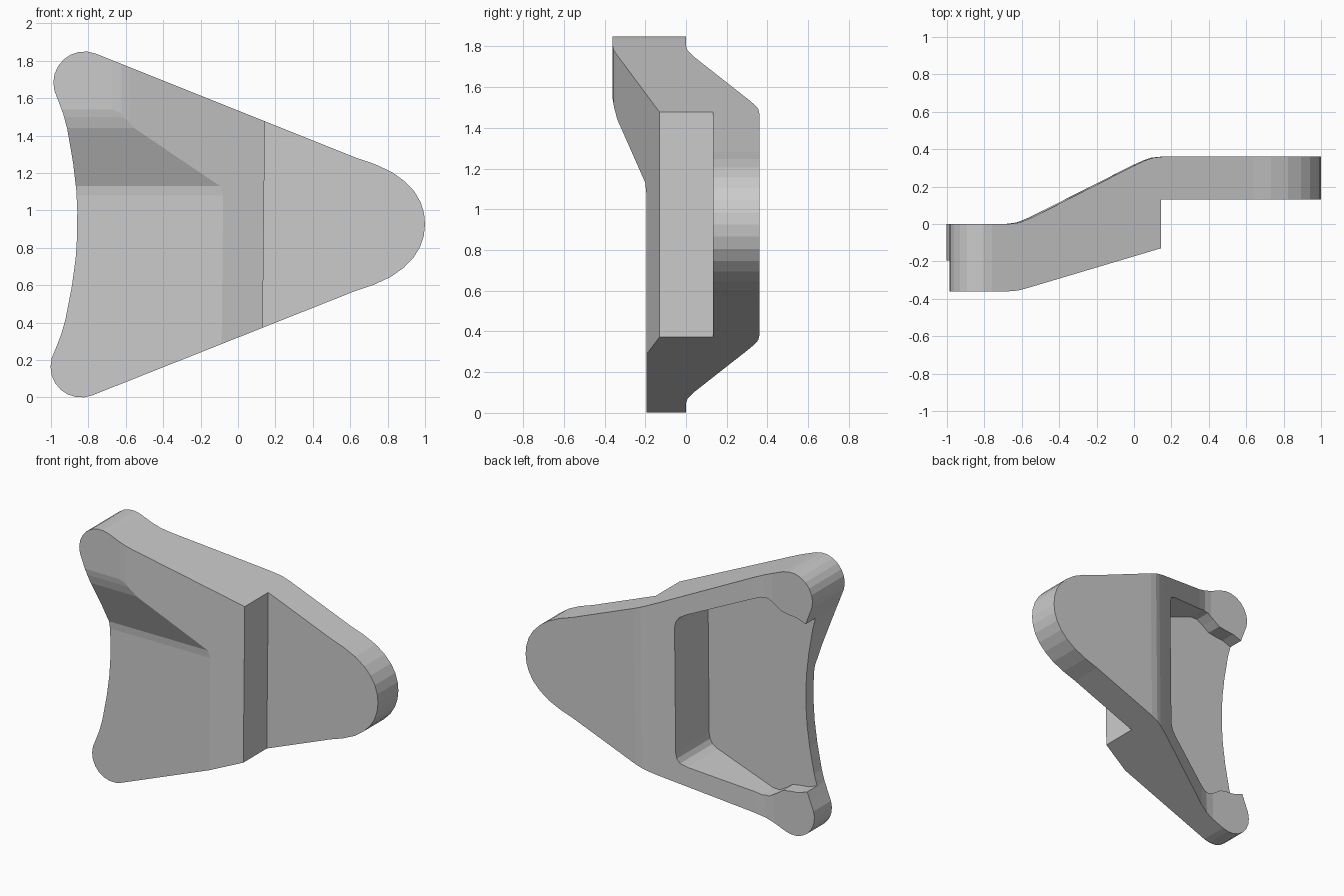
import bpy, bmesh
from math import cos, sin, radians

if "Cube" in bpy.data.objects:
    bpy.data.objects.remove(bpy.data.objects["Cube"])

MID = 0.925     # height of the mirror line
LEAN = 0.01     # slight sideways lean of the whole shape


def prism(name, pts, place, lo, hi):
    """Extrude a closed 2D profile from lo to hi; place maps (a, b, depth) to xyz."""
    bm = bmesh.new()
    ends = [[bm.verts.new(place(a, b, d)) for a, b in pts] for d in (lo, hi)]
    bm.faces.new(ends[0])
    bm.faces.new(ends[1][::-1])
    n = len(pts)
    for i in range(n):
        j = (i + 1) % n
        bm.faces.new((ends[0][j], ends[0][i], ends[1][i], ends[1][j]))
    for v in bm.verts:
        v.co.x += LEAN * (v.co.z - MID)
    bmesh.ops.recalc_face_normals(bm, faces=bm.faces)
    mesh = bpy.data.meshes.new(name)
    bm.to_mesh(mesh)
    bm.free()
    ob = bpy.data.objects.new(name, mesh)
    bpy.context.collection.objects.link(ob)
    return ob


def combine(ob, tool, operation):
    """Apply a boolean and remove the tool."""
    mod = ob.modifiers.new("cut", 'BOOLEAN')
    mod.operation, mod.solver, mod.object = operation, 'EXACT', tool
    bpy.context.view_layer.objects.active = ob
    bpy.ops.object.modifier_apply(modifier=mod.name)
    bpy.data.objects.remove(tool)


def mirrored(half):
    """Close an upper half profile with its reflection about the mirror line."""
    full = half + [(x, -h) for x, h in reversed(half) if h != 0]
    return [(x, MID + h) for x, h in full]


def from_front(x, z, d):
    return (x, d, z)


def from_top(x, y, d):
    return (x, y, d)


def from_side(y, z, d):
    return (d, y, z)


# Front outline: rounded nose, straight taper, round lobe, concave tail
lobe = [(-0.83 + 0.165 * cos(radians(a)), 0.76 + 0.165 * sin(radians(a)))
        for a in range(68, 197, 16)]
outline = [(1, 0), (0.994, 0.06), (0.975, 0.12), (0.94, 0.178), (0.89, 0.23),
           (0.82, 0.28), (0.73, 0.322), (0.63, 0.356)] + lobe + [
           (-0.965, 0.655), (-0.94, 0.59), (-0.918, 0.51), (-0.885, 0.33),
           (-0.866, 0.18), (-0.86, 0.07), (-0.86, 0)]
body = prism("bracket_body", mirrored(outline), from_front, -1, 1)

# Stepped and sloped thickness seen from above
thickness = [(-1.2, 0), (-0.68, 0), (-0.62, 0.008), (-0.55, 0.036),
             (0, 0.315), (0.06, 0.342), (0.1, 0.355), (0.15, 0.36),
             (1.2, 0.36), (1.2, 0.132), (0.138, 0.132), (0.138, -0.13),
             (-0.58, -0.343), (-0.63, -0.356), (-0.68, -0.36), (-1.2, -0.36)]
combine(body, prism("thickness_tool", thickness, from_top, -0.5, 2.5), 'INTERSECT')

# Recess that lowers the front below the upper ridge
recess = [(-0.6, -0.3), (-0.195, -0.3), (-0.195, 1.08), (-0.2, 1.13),
          (-0.222, 1.18), (-0.337, 1.44), (-0.353, 1.5), (-0.365, 1.57),
          (-0.6, 1.57)]
combine(body, prism("recess_tool", recess, from_side, -1.5, 1.5), 'DIFFERENCE')

# Rear pocket, open at the tail between the lobes
pocket = [(-0.1, 0.44), (-0.106, 0.48), (-0.125, 0.512), (-0.165, 0.535),
          (-0.6, 0.695), (-0.65, 0.695), (-0.7, 0.665), (-0.75, 0.63),
          (-0.81, 0.62), (-0.87, 0.615), (-0.94, 0.59), (-1.3, 0.55)]
combine(body, prism("pocket_tool", mirrored(pocket), from_front, -0.11, 1.5), 'DIFFERENCE')
